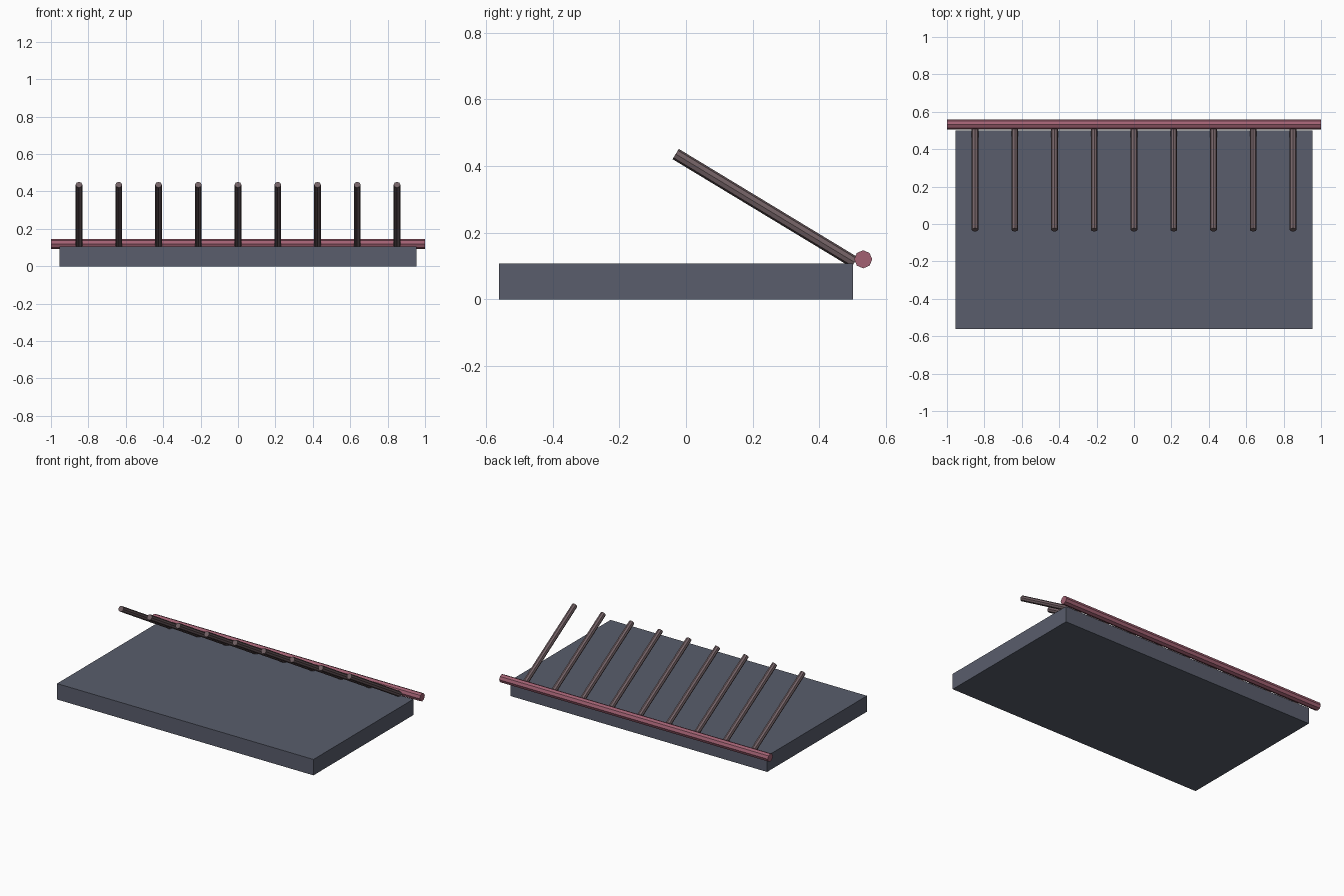
import bpy
from mathutils import Vector

if "Cube" in bpy.data.objects:
    bpy.data.objects.remove(bpy.data.objects["Cube"], do_unlink=True)


def make_material(name, rgb):
    mat = bpy.data.materials.new(name)
    mat.use_nodes = True
    colour = (*rgb, 1)
    mat.diffuse_color = colour
    mat.node_tree.nodes["Principled BSDF"].inputs["Base Color"].default_value = colour
    return mat


def bar(name, start, end, radius, mat):
    """Eight-sided flat-shaded bar between two points."""
    start, end = Vector(start), Vector(end)
    axis = end - start
    bpy.ops.mesh.primitive_cylinder_add(vertices=8, radius=radius, depth=axis.length,
                                        location=(start + end) / 2)
    obj = bpy.context.object
    obj.rotation_euler = axis.to_track_quat('Z', 'Y').to_euler()
    obj.name = name
    obj.data.materials.append(mat)
    return obj


slate = make_material("slate blue grey", (0.10, 0.11, 0.15))
rose = make_material("dusty rose", (0.36, 0.12, 0.17))
brown = make_material("grey brown", (0.17, 0.12, 0.13))

# Base slab
bpy.ops.mesh.primitive_cube_add(size=1, location=(0, -0.03, 0.0535))
slab = bpy.context.object
slab.name = "base_slab"
slab.scale = (1.91, 1.062, 0.107)
slab.data.materials.append(slate)

# Long rail along the back edge
bar("back_rail", (-1, 0.532, 0.12), (1, 0.532, 0.12), 0.027, rose)

# Row of slanted rods rising forward from the rail
for i in range(9):
    x = (i - 4) * 0.2125
    bar(f"slanted_rod_{i + 1}", (x, 0.506, 0.111), (x, -0.031, 0.436), 0.018, brown)
